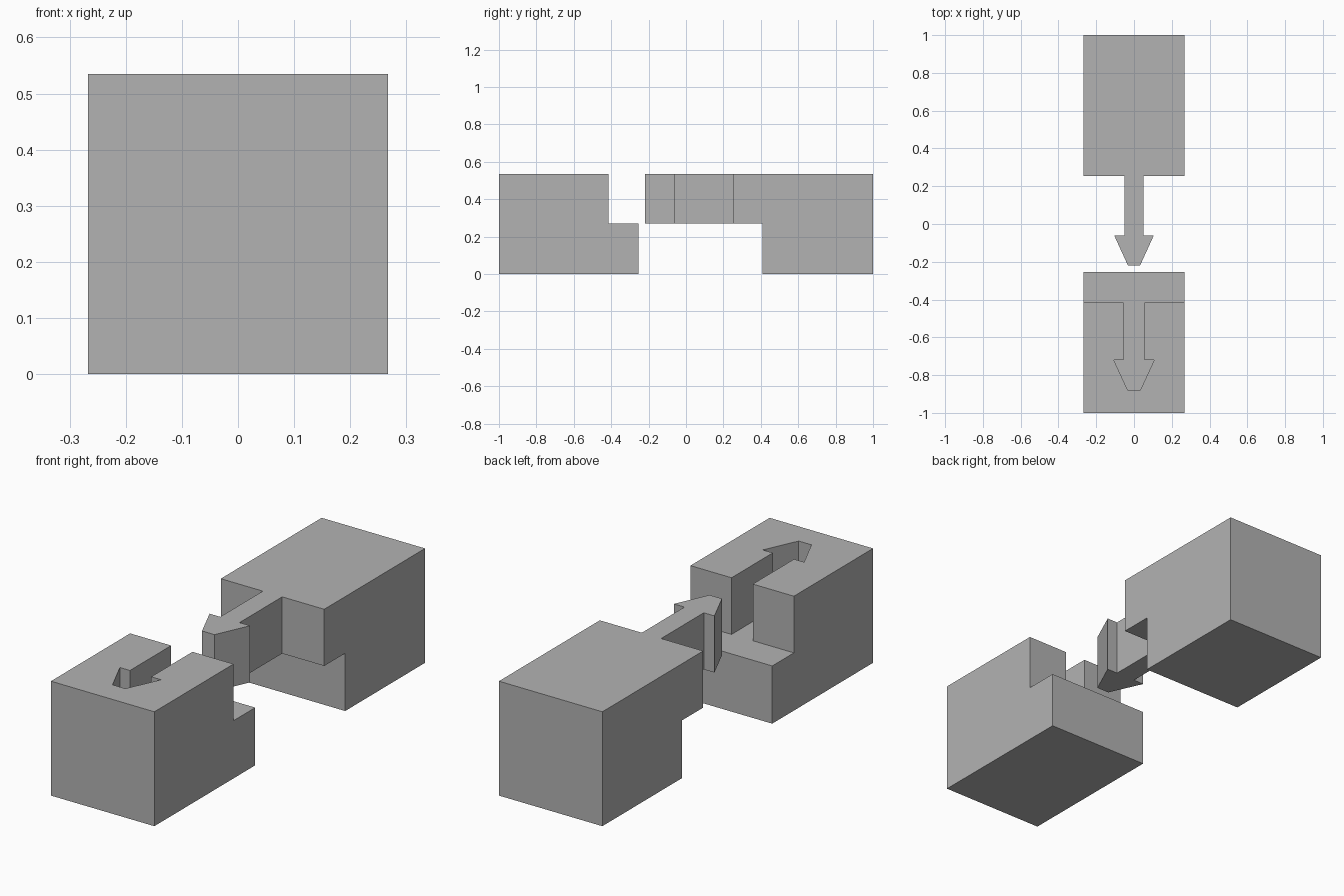
import bpy
import bmesh
from mathutils import Vector

cube = bpy.data.objects.get("Cube")
if cube:
    bpy.data.objects.remove(cube, do_unlink=True)

WIDTH, HEIGHT, MID = 0.535, 0.535, 0.27

grey = bpy.data.materials.new("plain grey")
grey.use_nodes = True
COLOUR = (0.45, 0.45, 0.45, 1)
grey.diffuse_color = COLOUR
grey.node_tree.nodes["Principled BSDF"].inputs["Base Color"].default_value = COLOUR


def prism(name, points, offset):
    """Extrude a closed outline along an offset vector."""
    bm = bmesh.new()
    face = bm.faces.new([bm.verts.new(p) for p in points])
    result = bmesh.ops.extrude_face_region(bm, geom=[face])
    moved = [g for g in result["geom"] if isinstance(g, bmesh.types.BMVert)]
    bmesh.ops.translate(bm, verts=moved, vec=Vector(offset))
    bmesh.ops.recalc_face_normals(bm, faces=bm.faces)
    mesh = bpy.data.meshes.new(name)
    bm.to_mesh(mesh)
    bm.free()
    mesh.materials.append(grey)
    obj = bpy.data.objects.new(name, mesh)
    bpy.context.collection.objects.link(obj)
    return obj


def block(name, side):
    """Stepped half of the joint, from its (y, z) side outline."""
    return prism(name, [(-WIDTH / 2, y, z) for y, z in side], (WIDTH, 0, 0))


def arrow(name, root, barb, tip, half_widths, top):
    """Arrow-shaped key; half_widths are neck, barb and tip."""
    neck, wide, end = half_widths
    right = [(neck, root), (neck, barb), (wide, barb), (end, tip)]
    outline = right + [(-x, y) for x, y in reversed(right)]
    return prism(name, [(x, y, MID) for x, y in outline], (0, 0, top - MID))


def combine(target, tool, operation):
    """Apply a boolean and discard the tool."""
    mod = target.modifiers.new("joint", 'BOOLEAN')
    mod.object, mod.operation, mod.solver = tool, operation, 'EXACT'
    bpy.context.view_layer.objects.active = target
    bpy.ops.object.modifier_apply(modifier=mod.name)
    bpy.data.objects.remove(tool, do_unlink=True)


# Front block: lower ledge at the back, arrow-shaped socket in the upper half
socket_block = block("socket_block", [
    (-1, 0), (-0.255, 0), (-0.255, MID), (-0.415, MID), (-0.415, HEIGHT), (-1, HEIGHT)])
combine(socket_block,
        arrow("socket_cutter", -0.35, -0.72, -0.88, (0.055, 0.107, 0.033), HEIGHT + 0.1),
        'DIFFERENCE')

# Rear block: upper overhang at the front, carrying the arrow-shaped key
key_block = block("key_block", [
    (1, 0), (0.41, 0), (0.41, MID), (0.255, MID), (0.255, HEIGHT), (1, HEIGHT)])
combine(key_block,
        arrow("key", 0.3, -0.06, -0.22, (0.05, 0.105, 0.032), HEIGHT),
        'UNION')
